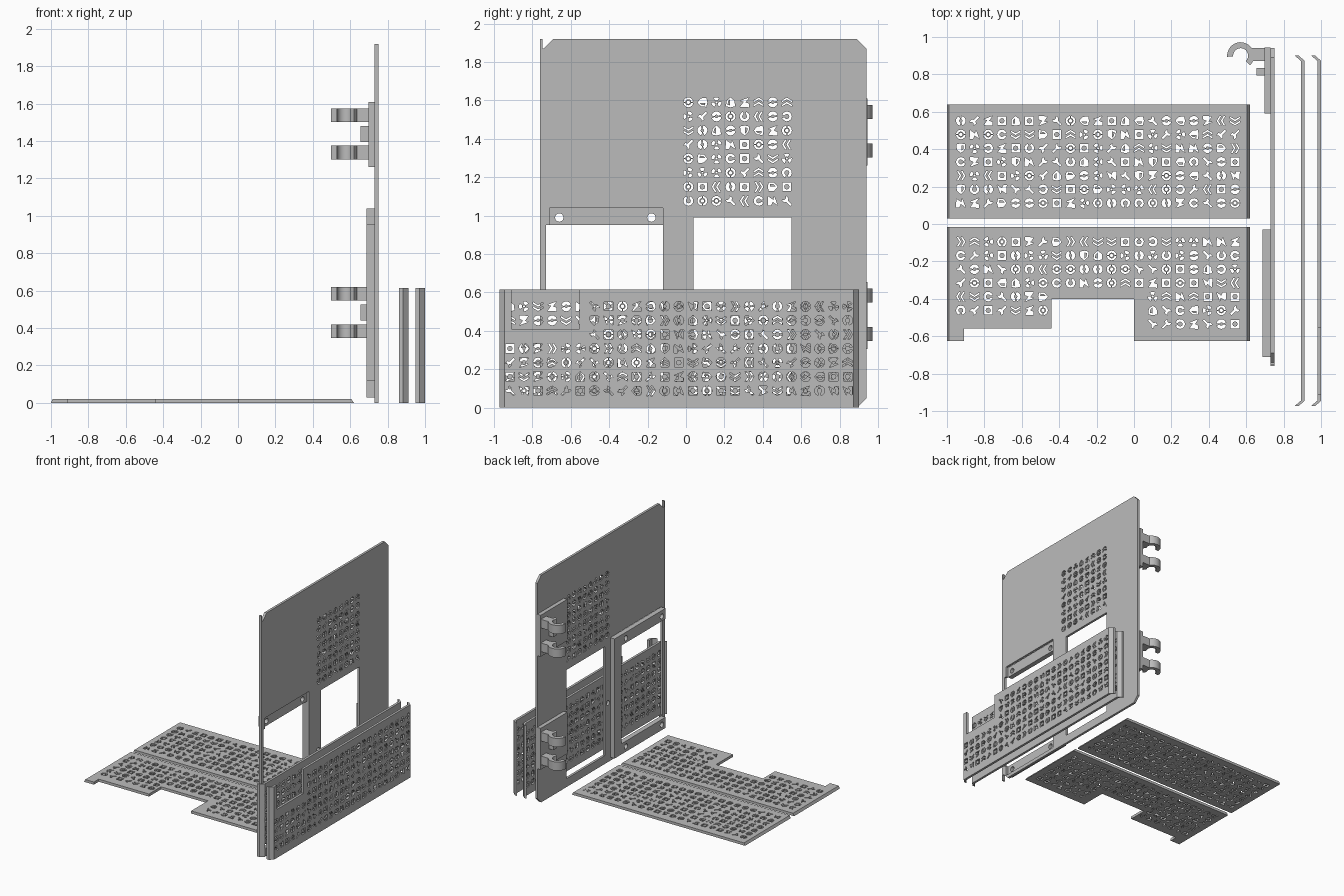
import bpy
import bmesh
import random
from math import radians, cos, sin

random.seed(4)
PITCH = 0.0733

if "Cube" in bpy.data.objects:
    bpy.data.objects.remove(bpy.data.objects["Cube"])

grey = bpy.data.materials.new("sheet_grey")
grey.use_nodes = True
grey.diffuse_color = (0.5, 0.5, 0.5, 1)
grey.node_tree.nodes["Principled BSDF"].inputs["Base Color"].default_value = (0.5, 0.5, 0.5, 1)


# 2D shape helpers
def rect(u0, u1, v0, v1):
    return [(u0, v0), (u1, v0), (u1, v1), (u0, v1)]


def circle(r, n=12, u=0, v=0, turn=0):
    return [(u + r * cos(radians(turn + 360 * i / n)),
             v + r * sin(radians(turn + 360 * i / n))) for i in range(n)]


def arc(a0, a1, r0, r1, n=6, u=0, v=0):
    angles = [radians(a0 + (a1 - a0) * i / n) for i in range(n + 1)]
    outer = [(u + r1 * cos(a), v + r1 * sin(a)) for a in angles]
    inner = [(u + r0 * cos(a), v + r0 * sin(a)) for a in reversed(angles)]
    return outer + inner


def chevron(v):
    return [(-1, v), (0, v + 0.6), (1, v), (1, v + 0.35), (0, v + 0.95), (-1, v + 0.35)]


# Cut-out symbols, each a list of loops inside a unit cell
ICONS = [
    [arc(8, 172, 0.6, 1), arc(188, 352, 0.6, 1), circle(0.35, 8)],
    [arc(20, 340, 0.5, 1, 10)],
    [chevron(0), chevron(-0.85)],
    [arc(a, a + 65, 0.4, 1, 3) for a in (60, 180, 300)] + [circle(0.22, 6)],
    [[(-.9, 1), (.9, .9), (.2, -.1), (.9, -.3), (-.9, -1), (-.2, 0), (-.9, .3)]],
    [[(-1, -.7), (-.7, -1), (.1, -.2), (.6, -.3), (1, .2), (.5, .2),
      (.2, .5), (.2, 1), (-.3, .6), (-.2, .1)]],
    [[(-.9, .8), (0, 1), (.9, .8), (.8, -.3), (0, -1), (-.8, -.3)],
     [(.1, .6), (.6, .5), (.5, -.2), (.1, -.6)]],
    [circle(1.25, 4, turn=45), circle(0.55, 8)],
    [arc(20, 170, 0.35, 1), arc(200, 350, 0.35, 1)],
]


def icon_grid(u0, v0, cols, rows, keep=lambda u, v: True, turn=True):
    """Loops of random symbols on a regular grid."""
    loops = []
    for i in range(cols):
        for j in range(rows):
            u, v = u0 + i * PITCH, v0 + j * PITCH
            if not keep(u, v):
                continue
            a = radians(90 * random.randrange(4)) if turn else 0
            c, s = cos(a) * 0.026, sin(a) * 0.026
            for loop in random.choice(ICONS):
                loops.append([(u + x * c - y * s, v + x * s + y * c) for x, y in loop])
    return loops


TURNS = {"z": (0, 0, 0), "x": (radians(90), 0, radians(90)), "y": (radians(90), 0, 0)}


def plate(name, loops, lo, hi, axis, smooth=False):
    """Extrude nested flat loops from lo to hi along an axis."""
    curve = bpy.data.curves.new(name, "CURVE")
    curve.dimensions = "2D"
    curve.fill_mode = "BOTH"
    curve.extrude = (hi - lo) / 2
    for loop in loops:
        spline = curve.splines.new("POLY")
        spline.points.add(len(loop) - 1)
        for point, (u, v) in zip(spline.points, loop):
            point.co = (u, v, 0, 1)
        spline.use_cyclic_u = True
    temp = bpy.data.objects.new(name + "_curve", curve)
    bpy.context.collection.objects.link(temp)
    graph = bpy.context.evaluated_depsgraph_get()
    mesh = bpy.data.meshes.new_from_object(temp.evaluated_get(graph))
    bpy.data.objects.remove(temp)
    bm = bmesh.new()
    bm.from_mesh(mesh)
    bmesh.ops.remove_doubles(bm, verts=bm.verts, dist=0.00001)
    bmesh.ops.recalc_face_normals(bm, faces=bm.faces)
    for face in bm.faces:
        face.smooth = False
        face.material_index = 0
    bm.to_mesh(mesh)
    bm.free()
    mesh.materials.clear()
    mesh.materials.append(grey)
    obj = bpy.data.objects.new(name, mesh)
    bpy.context.collection.objects.link(obj)
    obj.rotation_euler = TURNS[axis]
    obj.location["xyz".index(axis)] = (lo + hi) / 2
    if smooth:
        bpy.ops.object.select_all(action="DESELECT")
        obj.select_set(True)
        bpy.context.view_layer.objects.active = obj
        bpy.ops.object.shade_smooth_by_angle()
    return obj


# Flat shelf panels lying on the ground
plate("back_shelf", [rect(-0.99, 0.605, 0.03, 0.64)] + icon_grid(-0.926, 0.112, 21, 7), 0, 0.022, "z")
shelf = [(-0.99, -0.015), (-0.99, -0.625), (-0.91, -0.625), (-0.91, -0.56), (-0.44, -0.56),
         (-0.44, -0.4), (0, -0.4), (0, -0.625), (0.605, -0.625), (0.605, -0.015)]


def shelf_keep(u, v):
    if v > -0.35:
        return True
    return u > 0.05 or (u < -0.46 and v > -0.5)


plate("front_shelf", [shelf] + icon_grid(-0.926, -0.535, 21, 7, shelf_keep), 0, 0.022, "z")

# Sloped end lips of the shelves
for label, y0, y1 in (("back", 0.03, 0.64), ("front", -0.625, -0.015)):
    plate(label + "_shelf_left_lip", [[(-1, 0), (-0.99, 0), (-0.99, 0.022)]], y0, y1, "y")
    plate(label + "_shelf_right_lip", [[(0.605, 0), (0.62, 0), (0.605, 0.022)]], y0, y1, "y")

# Door sheet: notched outline, two openings, symbol field and a latch hole
MID = 0.96
upper = [(0.94, 1.87), (0.89, 1.92), (-0.69, 1.92), (-0.74, 1.87),
         (-0.748, 1.87), (-0.748, 1.92), (-0.76, 1.92)]
door = upper + [(u, 2 * MID - v) for u, v in reversed(upper)]
opening = [(-0.71, 0.03), (-0.12, 0.03), (-0.12, 1.04), (-0.71, 1.04),
           (-0.71, 0.95), (-0.73, 0.95), (-0.73, 0.12), (-0.71, 0.12)]
plate("door_sheet", [door, opening, rect(0.04, 0.55, 0.07, 0.99), circle(0.02, u=0, v=0.5)]
      + icon_grid(0.012, 1.077, 8, 8), 0.73, 0.75, "x")

# Sliding frame behind the door opening
frame = [(-0.71, 0.03), (-0.03, 0.03), (-0.03, 1.04), (-0.71, 1.04),
         (-0.71, 0.95), (-0.12, 0.95), (-0.12, 0.12), (-0.71, 0.12)]
screws = [circle(0.022, 16, u, v) for u in (-0.66, -0.18) for v in (0.075, 0.99)]
plate("window_frame", [frame] + screws, 0.688, 0.729, "x")

# Hinges: backing plate, stop block and two open hooks each
for label, z in (("lower", 0.305), ("upper", 1.26)):
    plate(label + "_hinge_plate", [rect(0.59, 0.945, z, z + 0.35)], 0.697, 0.73, "x")
    plate(label + "_hinge_stop", [rect(0.655, 0.70, 0.795, 0.835)], z + 0.135, z + 0.22, "z")
    for side, h in (("bottom", z + 0.042), ("top", z + 0.242)):
        name = label + "_" + side
        plate(name + "_hook", [arc(-45, 185, 0.04, 0.072, 20, 0.57, 0.9)], h, h + 0.073, "z", True)
        plate(name + "_hook_arm", [rect(0.628, 0.70, 0.872, 0.942)], h, h + 0.073, "z")

# Upright panels beside the door, the outer one with a corner notch
TOP = 0.615
notched = [(-0.945, 0), (0.872, 0), (0.872, TOP), (-0.555, TOP), (-0.555, 0.41),
           (-0.91, 0.41), (-0.91, TOP), (-0.945, TOP)]
uprights = (
    ("inner", 0.912, rect(-0.945, 0.872, 0, TOP), lambda u, v: True),
    ("outer", 1.0, notched, lambda u, v: v < 0.35 or u > -0.52),
)
for label, x, outline, keep in uprights:
    plate(label + "_upright", [outline] + icon_grid(-0.917, 0.088, 25, 7, keep), x - 0.02, x, "x")
    for end, y, tip in (("front", -0.945, -0.972), ("back", 0.872, 0.9)):
        lip = [(x, y), (x - 0.02, y), (x - 0.052, tip), (x - 0.03, tip)]
        plate(label + "_upright_" + end + "_lip", [lip], 0, TOP, "z")
